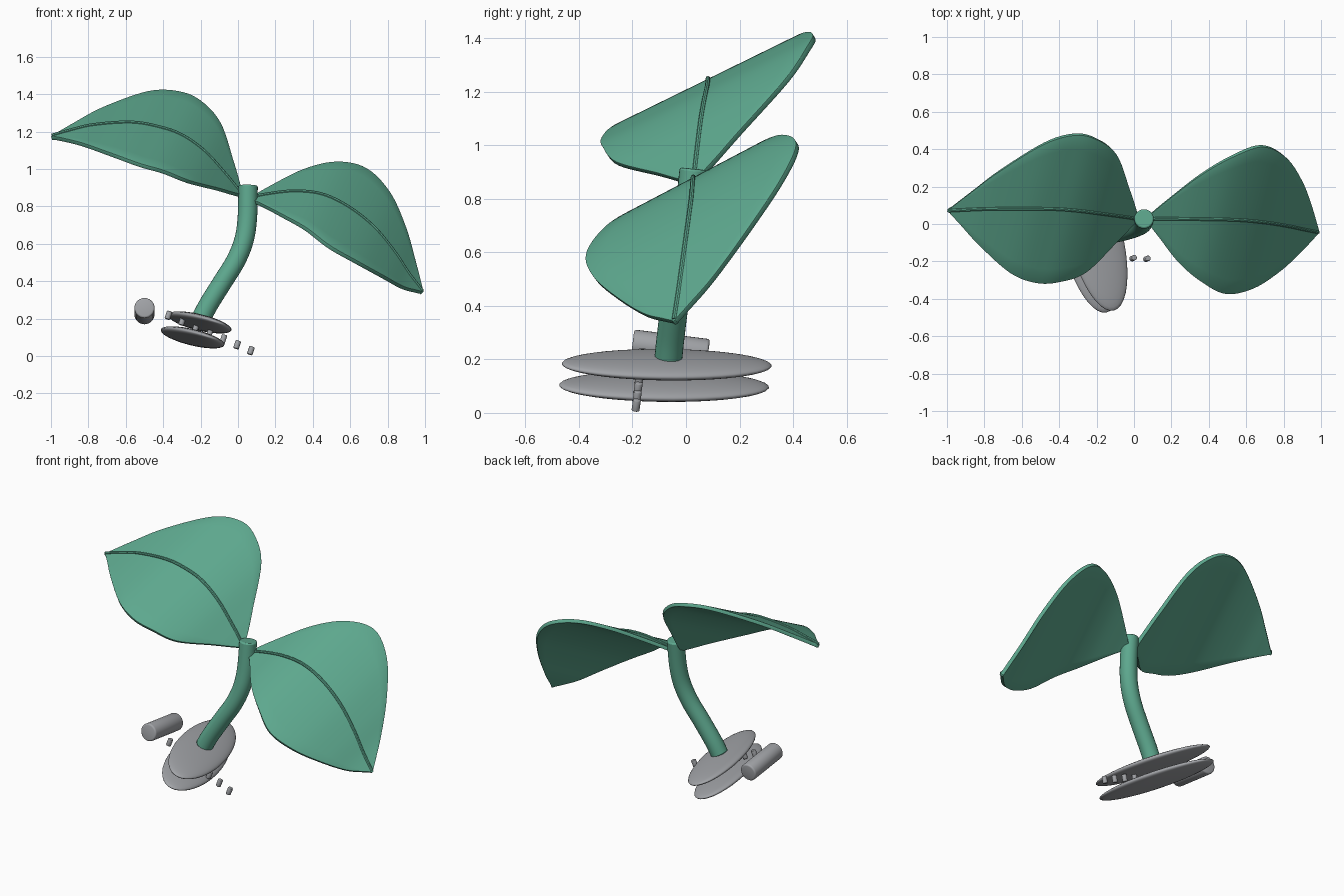
import bpy, bmesh
from mathutils import Vector, Matrix

if "Cube" in bpy.data.objects:
    bpy.data.objects.remove(bpy.data.objects["Cube"])


def material(name, rgb):
    m = bpy.data.materials.new(name)
    m.diffuse_color = (*rgb, 1)
    m.use_nodes = True
    m.node_tree.nodes["Principled BSDF"].inputs["Base Color"].default_value = m.diffuse_color
    return m


GREEN = material("leaf green", (0.11, 0.39, 0.27))
GRAY = material("stone gray", (0.36, 0.37, 0.39))


def add_mesh(name, bm, mat):
    bmesh.ops.recalc_face_normals(bm, faces=bm.faces)
    me = bpy.data.meshes.new(name)
    bm.to_mesh(me)
    bm.free()
    me.materials.append(mat)
    for p in me.polygons:
        p.use_smooth = True
    ob = bpy.data.objects.new(name, me)
    bpy.context.collection.objects.link(ob)
    return ob


def sharpen(ob, angle=0.7):
    bpy.ops.object.select_all(action='DESELECT')
    ob.select_set(True)
    bpy.context.view_layer.objects.active = ob
    bpy.ops.object.shade_smooth_by_angle(angle=angle)


def spline(pts, steps=6):
    """Smooth curve through the points."""
    p = [Vector(q) for q in pts]
    p = [2 * p[0] - p[1]] + p + [2 * p[-1] - p[-2]]
    out = []
    for i in range(1, len(p) - 2):
        a, b, c, d = p[i - 1:i + 3]
        for k in range(steps):
            t = k / steps
            out.append(0.5 * (2 * b + (c - a) * t + (2 * a - 5 * b + 4 * c - d) * t * t
                              + (3 * b - a - 3 * c + d) * t ** 3))
    return out + [p[-2]]


def tube(name, path, radius, mat, sides):
    bm = bmesh.new()
    rings = []
    for i, q in enumerate(path):
        tan = (path[min(i + 1, len(path) - 1)] - path[max(i - 1, 0)]).normalized()
        u = tan.cross(Vector((0, 1, 0))).normalized()
        v = tan.cross(u)
        ring = []
        for k in range(sides):
            r = Matrix.Rotation(6.2831853 * k / sides, 3, 'Z') @ Vector((radius, 0, 0))
            ring.append(bm.verts.new(q + u * r.x + v * r.y))
        rings.append(ring)
    for a, b in zip(rings, rings[1:]):
        for k in range(sides):
            bm.faces.new((a[k], a[k - 1], b[k - 1], b[k]))
    bm.faces.new(rings[0])
    bm.faces.new(rings[-1])
    ob = add_mesh(name, bm, mat)
    sharpen(ob)
    return ob


def leaf(side, rib, across):
    """Blade lofted straight across a bent rib; rib rows are x, y, z, half width."""
    across = Vector(across)
    rows = spline(rib)
    bm = bmesh.new()
    grid = []
    for r in rows:
        h = max(r[3], 0.006)
        grid.append([bm.verts.new(r.to_3d() + across * h * (k / 5 - 1)) for k in range(11)])
    for a, b in zip(grid, grid[1:]):
        for k in range(10):
            bm.faces.new((a[k], a[k + 1], b[k + 1], b[k]))
    ob = add_mesh(side + "_leaf", bm, GREEN)
    sol = ob.modifiers.new("thickness", 'SOLIDIFY')
    sol.thickness = 0.022
    sol.offset = 0
    bev = ob.modifiers.new("round_rim", 'BEVEL')
    bev.width = 0.008
    bev.segments = 2
    bev.limit_method = 'ANGLE'
    bev.angle_limit = 0.9
    # raised midrib on the upper side
    tube(side + "_leaf_midrib", [r.to_3d() + Vector((0, -0.004, 0.012)) for r in rows],
         0.009, GREEN, 8)


leaf("left", [(.02, .03, .855, 0), (-.02, .038, .905, .07), (-.07, .045, .965, .15),
              (-.18, .06, 1.085, .315), (-.3, .075, 1.17, .38), (-.42, .084, 1.213, .395),
              (-.57, .086, 1.238, .345), (-.77, .085, 1.225, .2), (-.9, .08, 1.195, .085),
              (-.995, .075, 1.168, 0)], (.26, 1, .49))
leaf("right", [(.06, .03, .835, 0), (.16, .033, .855, .1), (.3, .031, .87, .235),
               (.445, .029, .855, .335), (.585, .024, .79, .393), (.72, .01, .685, .35),
               (.83, -.008, .555, .245), (.91, -.025, .435, .13), (.96, -.035, .37, .045),
               (.985, -.04, .338, 0)], (.25, 1, .525))

# bent stem with softened ends
stem = tube("stem", spline([(-.195, -.066, .205), (-.155, -.058, .28), (-.08, -.043, .4),
                            (-.012, -.025, .51), (.032, -.007, .62), (.05, .01, .74),
                            (.054, .028, .912)]), 0.052, GREEN, 24)
b = stem.modifiers.new("soft_ends", 'BEVEL')
b.width = 0.008
b.segments = 2
b.limit_method = 'ANGLE'
b.angle_limit = 0.9

# two flattened oval base discs, turned and tilted together
major = Vector((-.242, .97, 0)).normalized()
minor = Vector((.97, .242, -.345)).normalized()
normal = minor.cross(major).normalized()
turn = Matrix((minor, major, normal)).transposed().to_4x4()
for name, centre in (("upper_base_disc", (-.205, -.072, .18)),
                     ("lower_base_disc", (-.243, -.082, .1))):
    bm = bmesh.new()
    bmesh.ops.create_uvsphere(bm, u_segments=40, v_segments=20, radius=1)
    bm.transform(Matrix.Translation(centre) @ turn @ Matrix.Diagonal((.152, .403, .034, 1)))
    add_mesh(name, bm, GRAY)


def rod(name, a, b, radius, bevel, sides):
    a, b = Vector(a), Vector(b)
    bm = bmesh.new()
    bmesh.ops.create_cone(bm, cap_ends=True, segments=sides, radius1=radius,
                          radius2=radius, depth=(b - a).length)
    rims = [e for e in bm.edges if abs(e.verts[0].co.z - e.verts[1].co.z) < 1e-5]
    bmesh.ops.bevel(bm, geom=rims, offset=bevel, segments=3, affect='EDGES', profile=0.5)
    rot = (b - a).to_track_quat('Z', 'Y').to_matrix().to_4x4()
    bm.transform(Matrix.Translation((a + b) / 2) @ rot)
    sharpen(add_mesh(name, bm, GRAY))


# loose log beside the base
rod("side_log", (-.5, -.2, .258), (-.5, .083, .222), 0.054, 0.01, 28)

# slanting row of small pegs
for i in range(7):
    c = Vector((-.372 + .0735 * i, -.165 - .0035 * i, .218 - .0315 * i))
    d = Vector((.007, .003, .021))
    rod("peg_%d" % (i + 1), c - d, c + d, 0.015, 0.004, 14)
